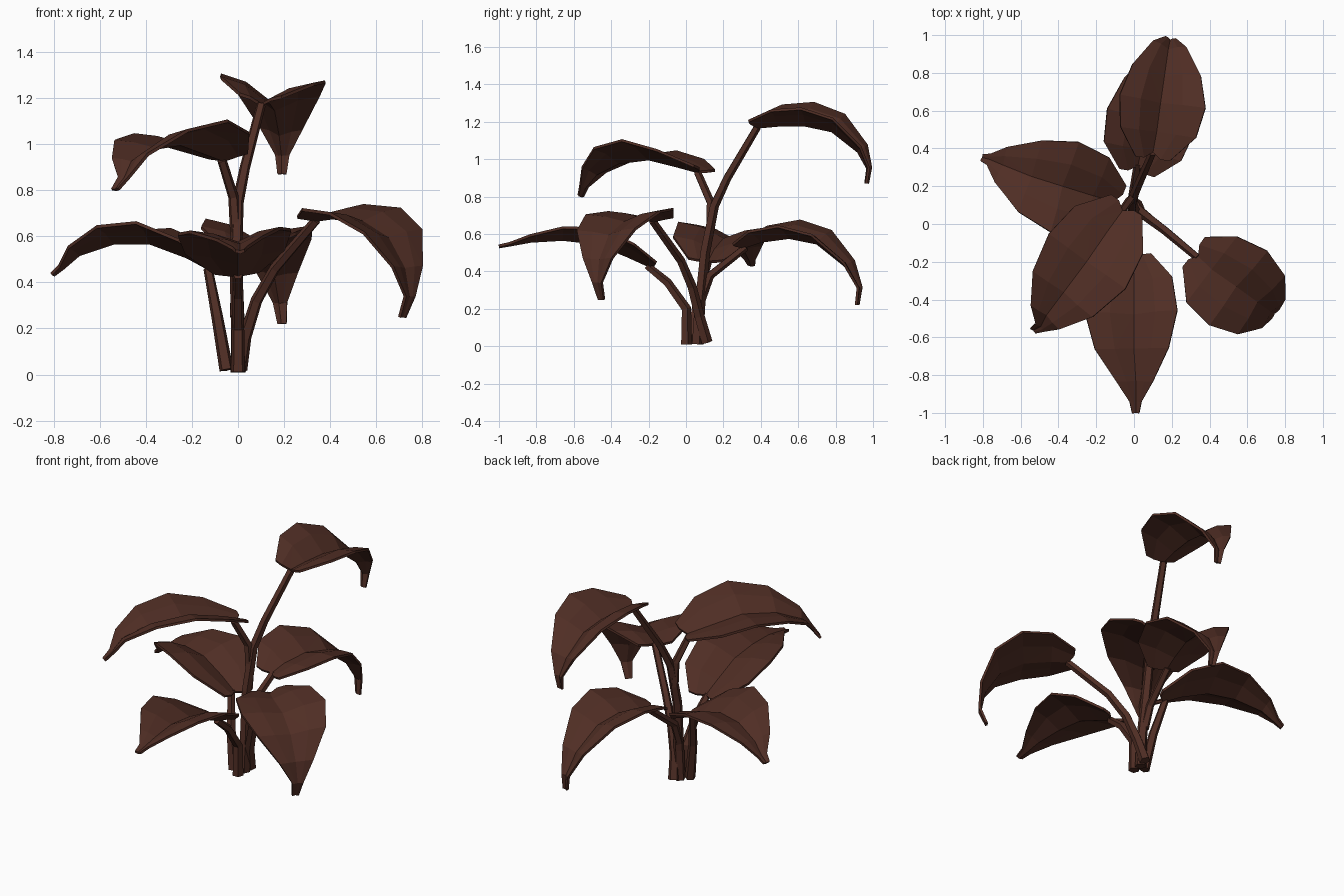
import bpy
import bmesh
from mathutils import Vector

cube = bpy.data.objects.get("Cube")
if cube:
    bpy.data.objects.remove(cube, do_unlink=True)

brown = bpy.data.materials.new("dark_brown")
brown.use_nodes = True
brown.diffuse_color = (0.08, 0.027, 0.018, 1)
brown.node_tree.nodes["Principled BSDF"].inputs["Base Color"].default_value = brown.diffuse_color

WIDTHS = (0.4, 0.88, 1.0, 0.8, 0.4, 0.13, 0.08)   # leaf outline from base to tip


def finish(bm, name):
    bmesh.ops.recalc_face_normals(bm, faces=bm.faces)
    mesh = bpy.data.meshes.new(name)
    bm.to_mesh(mesh)
    bm.free()
    mesh.materials.append(brown)
    obj = bpy.data.objects.new(name, mesh)
    bpy.context.scene.collection.objects.link(obj)
    return obj


def leaf(name, midrib, left, right, rise_left, rise_right):
    """Folded leaf blade: each side spreads and rises from the midrib."""
    pts = [Vector(p) for p in midrib]
    last = len(pts) - 1
    run = pts[-3] - pts[0]
    side = Vector((run.y, -run.x, 0)).normalized()
    bm = bmesh.new()
    rows = []
    for i, (p, w) in enumerate(zip(pts, WIDTHS)):
        tangent = (pts[min(i + 1, last)] - pts[max(i - 1, 0)]).normalized()
        up = side.cross(tangent)
        # rounded lobes reach back behind the stalk
        back = tangent * (-0.03 if i == 0 else 0)
        row = []
        for s, lift in ((-left, rise_left), (-left / 2, rise_left * 0.7), (0, 0),
                        (right / 2, rise_right * 0.7), (right, rise_right)):
            offset = side * s * w + up * lift * w
            row.append(bm.verts.new(p + offset + (back if s else Vector())))
        rows.append(row)
    for a, b in zip(rows, rows[1:]):
        for k in range(4):
            bm.faces.new((a[k], a[k + 1], b[k + 1], b[k]))
    bmesh.ops.triangulate(bm, faces=bm.faces)
    obj = finish(bm, name)
    thick = obj.modifiers.new("thickness", 'SOLIDIFY')
    thick.thickness = 0.014
    thick.offset = 0


def stem(name, path, start=0.032, end=0.021, sides=5):
    """Tapered low-poly stalk swept along a path."""
    pts = [Vector(p) for p in path]
    last = len(pts) - 1
    bm = bmesh.new()
    rings = []
    for i, p in enumerate(pts):
        tangent = pts[min(i + 1, last)] - pts[max(i - 1, 0)]
        turn = Vector((0, 0, 1)).rotation_difference(tangent)
        ring = bmesh.ops.create_circle(bm, cap_ends=i in (0, last), segments=sides,
                                       radius=start + (end - start) * i / last)["verts"]
        for v in ring:
            v.co = turn @ v.co + p
        rings.append(ring)
    for a, b in zip(rings, rings[1:]):
        for k in range(sides):
            n = (k + 1) % sides
            bm.faces.new((a[k], a[n], b[n], b[k]))
    finish(bm, name)


# Leaf blades
leaf("tall_back_leaf",
     [(.1, .38, 1.17), (.12, .49, 1.18), (.14, .64, 1.18), (.16, .78, 1.15),
      (.18, .92, 1.04), (.19, .97, .95), (.19, .96, .87)],
     .22, .24, .12, .09)
leaf("upper_front_leaf",
     [(-.06, .07, .93), (-.14, -.04, .96), (-.25, -.2, 1), (-.37, -.36, .98),
      (-.46, -.48, .92), (-.49, -.54, .85), (-.53, -.56, .8)],
     .25, .25, .1, .04)
leaf("side_leaf",
     [(-.11, .12, .45), (-.22, .15, .51), (-.38, .2, .57), (-.54, .25, .57),
      (-.69, .31, .52), (-.76, .34, .46), (-.8, .35, .43)],
     .25, .25, .09, .06)
leaf("lower_back_leaf",
     [(.02, .31, .53), (.04, .4, .56), (.08, .55, .58), (.12, .7, .55),
      (.16, .85, .43), (.18, .92, .31), (.19, .91, .22)],
     .23, .25, .09, .06)
leaf("outer_front_leaf",
     [(.34, -.17, .67), (.41, -.24, .68), (.54, -.33, .66), (.65, -.41, .59),
      (.72, -.46, .46), (.74, -.47, .34), (.71, -.45, .25)],
     .25, .25, .06, .04)
leaf("front_leaf",
     [(0, -.2, .43), (0, -.31, .48), (0, -.48, .55), (0, -.66, .57),
      (.01, -.83, .56), (.01, -.94, .54), (.01, -1, .53)],
     .23, .26, .08, .06)

# Stalks
stem("main_stem", [(0, .06, .01), (0, .07, .2), (-.01, .1, .5), (0, .15, .75),
                   (.03, .22, .9), (.1, .38, 1.17)], .034)
stem("upper_front_stem", [(-.01, .13, .62), (-.02, .13, .77), (-.07, .06, .93)], .026)
stem("side_stem", [(-.05, .03, .02), (-.09, .06, .25), (-.13, .12, .46)])
stem("lower_back_stem", [(-.01, .08, .25), (-.01, .13, .38), (.02, .32, .53)], .026)
stem("outer_front_stem", [(.01, .11, .02), (.03, .07, .16), (.08, .03, .32),
                          (.16, -.03, .46), (.34, -.18, .67)])
stem("front_stem", [(0, 0, .01), (0, 0, .2), (0, -.1, .34), (0, -.21, .43)])
